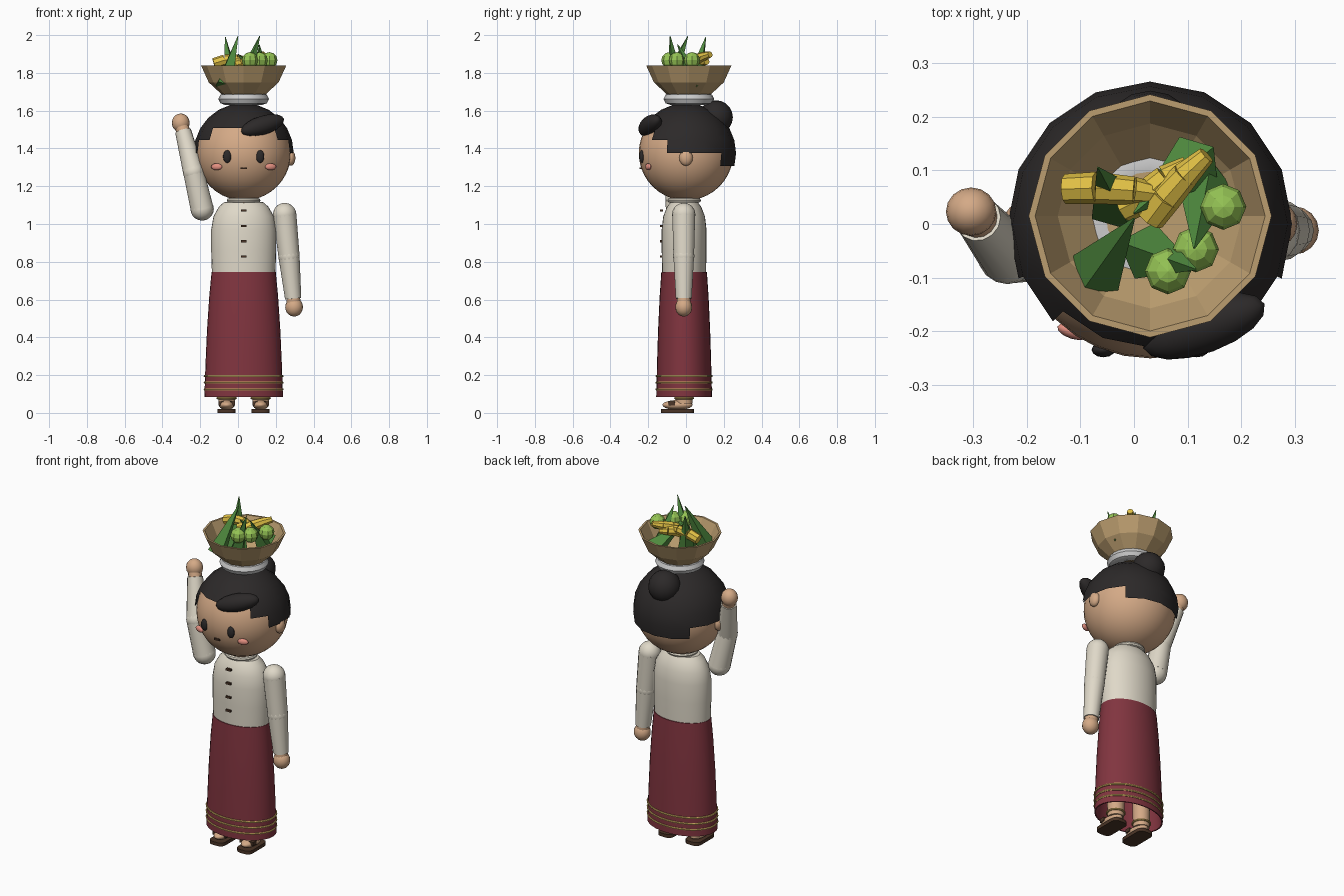
import bpy, bmesh, math
from mathutils import Vector, Matrix

if "Cube" in bpy.data.objects:
    bpy.data.objects.remove(bpy.data.objects["Cube"])

CX = 0.03  # centre line of the figure


def material(name, r, g, b):
    m = bpy.data.materials.new(name)
    m.diffuse_color = (r, g, b, 1)
    m.use_nodes = True
    m.node_tree.nodes["Principled BSDF"].inputs["Base Color"].default_value = m.diffuse_color
    return m


SKIN = material("skin", 0.66, 0.40, 0.24)
BLACK = material("hair_black", 0.025, 0.022, 0.022)
CREAM = material("cream_cloth", 0.74, 0.69, 0.58)
RED = material("red_cloth", 0.22, 0.035, 0.05)
GOLD = material("gold_trim", 0.60, 0.40, 0.12)
WHITE = material("white_cloth", 0.85, 0.85, 0.85)
WICKER = material("wicker", 0.50, 0.34, 0.16)
GREEN = material("leaf_green", 0.08, 0.26, 0.05)
LIME = material("lime_green", 0.30, 0.55, 0.09)
YELLOW = material("banana_yellow", 0.75, 0.53, 0.06)
BROWN = material("dark_brown", 0.07, 0.035, 0.02)
PINK = material("cheek_pink", 0.78, 0.28, 0.22)


def finish(name, bm, mat, smooth=True):
    me = bpy.data.meshes.new(name)
    bm.to_mesh(me)
    bm.free()
    me.materials.append(mat)
    ob = bpy.data.objects.new(name, me)
    bpy.context.collection.objects.link(ob)
    if smooth:
        bpy.ops.object.select_all(action='DESELECT')
        ob.select_set(True)
        bpy.context.view_layer.objects.active = ob
        bpy.ops.object.shade_smooth_by_angle(angle=math.radians(40))
    return ob


def ball(name, loc, size, mat, seg=16, rings=10, rot=(0, 0, 0), smooth=True):
    bm = bmesh.new()
    bmesh.ops.create_uvsphere(bm, u_segments=seg, v_segments=rings, radius=1)
    ob = finish(name, bm, mat, smooth)
    ob.location, ob.scale, ob.rotation_euler = loc, size, rot
    return ob


def box(name, loc, size, mat, bevel=0):
    bm = bmesh.new()
    bmesh.ops.create_cube(bm, size=1)
    bmesh.ops.scale(bm, vec=size, verts=bm.verts)
    if bevel:
        edges = [e for e in bm.edges if abs((e.verts[0].co - e.verts[1].co).z) > 1e-4]
        bmesh.ops.bevel(bm, geom=edges, offset=bevel, segments=3, affect='EDGES', profile=0.5)
    ob = finish(name, bm, mat)
    ob.location = loc
    return ob


def limb(name, p, q, r1, r2, mat, seg=14, smooth=True):
    p, q = Vector(p), Vector(q)
    bm = bmesh.new()
    bmesh.ops.create_cone(bm, cap_ends=True, segments=seg, radius1=r1, radius2=r2, depth=(q - p).length)
    rot = (q - p).to_track_quat('Z', 'Y').to_matrix().to_4x4()
    bm.transform(Matrix.Translation((p + q) / 2) @ rot)
    return finish(name, bm, mat, smooth)


def lathe(name, profile, mat, seg, loc, ysc=1.0, closed=False, smooth=True):
    bm = bmesh.new()
    rings = [[bm.verts.new((r * math.cos(2 * math.pi * i / seg), ysc * r * math.sin(2 * math.pi * i / seg), z))
              for i in range(seg)] for r, z in profile]
    pairs = list(zip(rings, rings[1:]))
    if closed:
        pairs.append((rings[-1], rings[0]))
    for a, b in pairs:
        for i in range(seg):
            j = (i + 1) % seg
            bm.faces.new((a[i], a[j], b[j], b[i]))
    ob = finish(name, bm, mat, smooth)
    ob.location = loc
    return ob


def torus(name, major, minor, mat, loc, ysc=1.0, seg=24, sides=8, flat=1.0):
    prof = [(major + minor * math.cos(2 * math.pi * k / sides), flat * minor * math.sin(2 * math.pi * k / sides))
            for k in range(sides)]
    return lathe(name, prof, mat, seg, loc, ysc, closed=True)


# skirt with gold hem bands
lathe("skirt", [(0.0, 0.745), (0.17, 0.745), (0.182, 0.62), (0.194, 0.44), (0.202, 0.26), (0.208, 0.085),
                (0.200, 0.085), (0.19, 0.3)], RED, 32, (CX, -0.01, 0), 0.71)
for z in (0.125, 0.16, 0.195):
    torus("hem_band", 0.206, 0.006, GOLD, (CX, -0.01, z), 0.715, 32, 6)

# blouse, neck and buttons
lathe("blouse", [(0.168, 0.735), (0.172, 0.86), (0.172, 0.97), (0.160, 1.04), (0.132, 1.09),
                 (0.105, 1.115), (0.0, 1.12)], CREAM, 32, (CX, -0.01, 0), 0.69)
limb("neck", (CX, -0.01, 1.08), (CX, -0.01, 1.18), 0.075, 0.075, SKIN)
torus("collar", 0.077, 0.012, CREAM, (CX, -0.01, 1.125))
for z in (1.072, 0.99, 0.908, 0.828):
    box("button", (CX, -0.13, z), (0.03, 0.014, 0.012), BROWN)

# legs, feet and sandals
for s in (-1, 1):
    x = CX + 0.09 * s
    limb("leg", (x, -0.01, 0.05), (x, -0.01, 0.5), 0.045, 0.055, SKIN)
    ball("foot", (x, -0.045, 0.042), (0.042, 0.08, 0.026), SKIN)
    box("sandal_sole", (x, -0.045, 0.01), (0.095, 0.175, 0.02), BROWN, 0.03)
    box("sandal_strap", (x, -0.075, 0.05), (0.088, 0.035, 0.022), BROWN)
    torus("anklet", 0.048, 0.006, GOLD, (x, -0.01, 0.078), seg=14)


# arms: shoulder ball, sleeve in two parts, cuff and hand
def arm(name, shoulder, elbow, wrist, hand):
    ball(name + "_shoulder", shoulder, (0.062,) * 3, CREAM)
    limb(name + "_upper_sleeve", shoulder, elbow, 0.062, 0.056, CREAM)
    ball(name + "_elbow", elbow, (0.057,) * 3, CREAM)
    limb(name + "_lower_sleeve", elbow, wrist, 0.056, 0.043, CREAM)
    w, h = Vector(wrist), Vector(hand)
    limb(name + "_wrist", w, h, 0.037, 0.037, SKIN)
    ball(name + "_hand", hand, (0.047, 0.045, 0.05), SKIN)


arm("lowered_arm", (0.247, -0.012, 1.05), (0.27, -0.012, 0.83), (0.292, -0.012, 0.605), (0.297, -0.012, 0.56))
arm("raised_arm", (-0.19, -0.045, 1.08), (-0.235, -0.055, 1.275), (-0.29, 0.01, 1.49), (-0.303, 0.023, 1.535))

# head, ears and face
ball("head", (CX, 0, 1.375), (0.25, 0.25, 0.25), SKIN, 32, 20)
for s in (-1, 1):
    ball("ear", (CX + 0.248 * s, 0, 1.35), (0.026, 0.036, 0.042), SKIN, 12, 8)
    ball("eye", (CX + 0.087 * s, -0.234, 1.357), (0.022, 0.014, 0.034), BLACK, 12, 8)
    ball("cheek", (CX + 0.143 * s, -0.2, 1.303), (0.031, 0.014, 0.018), PINK, 12, 8, (0, 0, 0.3 * s))
box("mouth", (CX, -0.24, 1.295), (0.034, 0.012, 0.01), BROWN)

# hair cap: sphere with the face and neck area cut away
bm = bmesh.new()
bmesh.ops.create_uvsphere(bm, u_segments=16, v_segments=12, radius=0.265)
cut = []
for f in bm.faces:
    c = f.calc_center_median()
    lat = math.degrees(math.atan2(c.z, math.hypot(c.x, c.y)))
    az = math.degrees(math.atan2(c.y, abs(c.x)))
    low = -15 if az > 45 else 0 if az > -22.5 else 15 if az > -45 else 30
    if lat < low:
        cut.append(f)
bmesh.ops.delete(bm, geom=cut, context='FACES')
hair = finish("hair_cap", bm, BLACK)
hair.location = (CX, 0, 1.375)
ball("hair_bun", (CX, 0.158, 1.565), (0.09, 0.09, 0.09), BLACK)
ball("hair_fringe", (0.13, -0.19, 1.522), (0.125, 0.05, 0.05), BLACK, 16, 10, (0, math.radians(-16), math.radians(20)))

# head pad and basket
torus("head_pad", 0.096, 0.038, WHITE, (CX, 0.015, 1.662), seg=20, flat=0.85)
BY = 0.015
lathe("basket", [(0.004, 1.678), (0.115, 1.685), (0.185, 1.75), (0.226, 1.84), (0.214, 1.84),
                 (0.172, 1.755), (0.108, 1.69), (0.004, 1.688)], WICKER, 12, (CX, BY, 0), closed=True, smooth=False)

# folded leaf points: four-sided spikes
leaves = [((-0.075, -0.095, 1.73), (0.0, 0.01, 1.995)),
          ((0.02, -0.05, 1.72), (0.115, -0.084, 1.995)),
          ((0.12, 0.12, 1.76), (0.0, 0.02, 1.90)),
          ((0.135, 0.07, 1.73), (0.112, -0.045, 1.95)),
          ((-0.03, 0.035, 1.72), (-0.067, 0.105, 1.99))]
for p, q in leaves:
    limb("leaf_spike", p, q, 0.055, 0.002, GREEN, 4, False)

# limes
for x, y in ((0.166, 0.032), (0.115, -0.047), (0.063, -0.088)):
    ball("lime", (x, y, 1.867), (0.043, 0.043, 0.043), LIME, 8, 6, smooth=False)

# bananas: bent from short tapered pieces
for pts in (((-0.128, 0.065, 1.85), (-0.07, 0.067, 1.868), (0.0, 0.062, 1.872), (0.05, 0.055, 1.865)),
            ((0.03, 0.01, 1.85), (0.06, 0.05, 1.87), (0.095, 0.09, 1.885), (0.135, 0.128, 1.898)),
            ((-0.02, 0.03, 1.84), (0.02, 0.05, 1.855), (0.06, 0.085, 1.86), (0.10, 0.11, 1.86))):
    radii = (0.028, 0.03, 0.026, 0.017)
    for k in range(3):
        limb("banana", pts[k], pts[k + 1], radii[k], radii[k + 1], YELLOW, 8, False)
